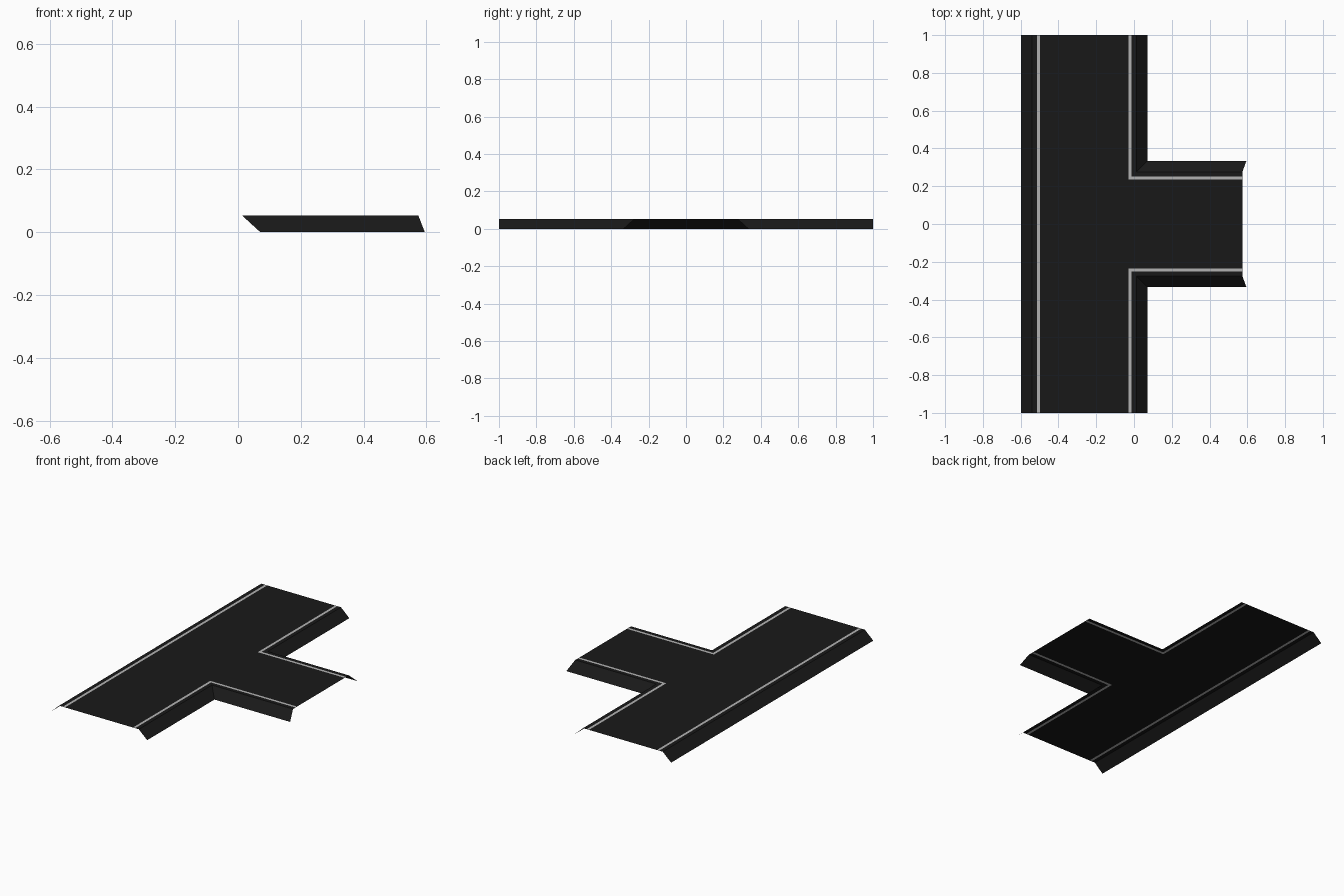
import bpy, bmesh

if "Cube" in bpy.data.objects:
    bpy.data.objects.remove(bpy.data.objects["Cube"])

MID = -0.263           # centre line of the through road
H = 0.053              # road height
END, END_LOW = 0.574, 0.595   # branch end at the top and at the foot
FOOT, EDGE, LINE_OUT, LINE_IN = 0.334, 0.276, 0.251, 0.235  # distances from centre line


def material(name, v):
    m = bpy.data.materials.new(name)
    m.diffuse_color = (v, v, v, 1)
    m.use_nodes = True
    m.node_tree.nodes["Principled BSDF"].inputs["Base Color"].default_value = m.diffuse_color
    return m


asphalt = material("asphalt", 0.0095)
paint = material("line_paint", 0.45)


def path(d, side):
    """Edge line at distance d: left side is straight, others turn into the branch."""
    z, end = (0, END_LOW) if d == FOOT else (H, END)
    if side == 0:
        return [(MID - d, 1, z), (MID - d, -1, z)]
    return [(MID + d, side, z), (MID + d, side * d, z), (end, side * d, z)]


def build(name, mat, quads):
    bm = bmesh.new()
    for q in quads:
        bm.faces.new([bm.verts.new(p) for p in q])
    bmesh.ops.remove_doubles(bm, verts=bm.verts, dist=1e-5)
    for f in bm.faces:
        f.normal_update()
        if f.normal.z < 0:
            f.normal_flip()
    me = bpy.data.meshes.new(name)
    bm.to_mesh(me)
    bm.free()
    me.materials.append(mat)
    bpy.context.collection.objects.link(bpy.data.objects.new(name, me))


def strips(d0, d1):
    """Bands between two distances along all three road edges."""
    out = []
    for side in (0, 1, -1):
        a, b = path(d0, side), path(d1, side)
        out += [(a[i], a[i + 1], b[i + 1], b[i]) for i in range(len(a) - 1)]
    return out


# carriageway: through road in three pieces, plus the branch
w = LINE_IN
ys = (-1, -w, w, 1)
lanes = [((MID - w, a, H), (MID + w, a, H), (MID + w, b, H), (MID - w, b, H))
         for a, b in zip(ys, ys[1:])]
lanes.append(((MID + w, -w, H), (END, -w, H), (END, w, H), (MID + w, w, H)))
build("carriageway", asphalt, lanes)

# painted lines, shoulders and sloping banks
build("edge_lines", paint, strips(LINE_OUT, LINE_IN))
build("shoulders", asphalt, strips(EDGE, LINE_OUT))
build("sloped_banks", asphalt, strips(FOOT, EDGE))
